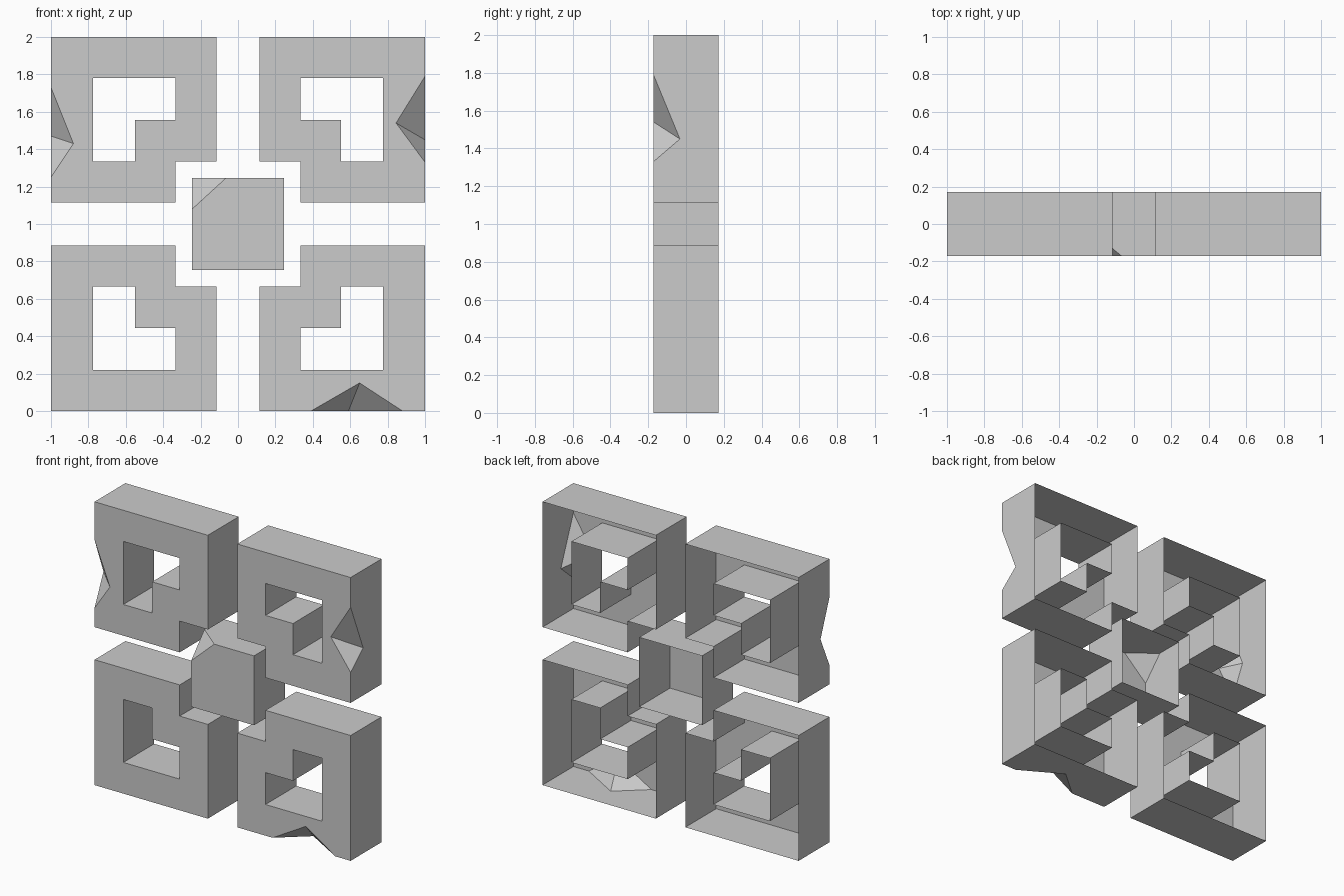
import bpy, bmesh
from mathutils import Vector

cube = bpy.data.objects.get("Cube")
if cube:
    bpy.data.objects.remove(cube, do_unlink=True)

HALF_DEPTH = 0.172
MID_Z = 1.0

stone = bpy.data.materials.new("stone_grey")
stone.use_nodes = True
GREY = (0.6, 0.6, 0.6, 1)
stone.diffuse_color = GREY
stone.node_tree.nodes["Principled BSDF"].inputs["Base Color"].default_value = GREY

# Frame profile for one quadrant, measured from the centre
OUTER = [(.335, .115), (1, .115), (1, 1), (.115, 1), (.115, .335), (.335, .335)]
HOLE = [(.55, .335), (.775, .335), (.775, .78), (.335, .78), (.335, .555), (.55, .555)]


def finish(bm, name):
    """Face the shell outward and add it to the scene."""
    bmesh.ops.recalc_face_normals(bm, faces=bm.faces[:])
    bm.normal_update()
    front = min(bm.faces, key=lambda f: f.calc_center_median().y)
    if front.normal.y > 0:
        bmesh.ops.reverse_faces(bm, faces=bm.faces[:])
    mesh = bpy.data.meshes.new(name)
    bm.to_mesh(mesh)
    bm.free()
    mesh.materials.append(stone)
    bpy.context.collection.objects.link(bpy.data.objects.new(name, mesh))


def frame_block(name, sx, sz, chip=None):
    """Hollow frame, open at the back. chip = (wall, start, notch, end, deep point, depth)."""
    bm = bmesh.new()

    def vert(p, depth=0.0):
        return bm.verts.new((sx * p[0], depth - HALF_DEPTH, MID_Z + sz * p[1]))

    rim = []
    for loop in (OUTER, HOLE):
        front = [vert(p) for p in loop]
        back = [vert(p, 2 * HALF_DEPTH) for p in loop]
        outline = []
        for i, a in enumerate(front):
            j = (i + 1) % len(front)
            outline.append(a)
            wall = [a]
            # Broken notch in the front edge of this wall
            if chip and loop is OUTER and chip[0] == i:
                start, notch, end = [vert(p) for p in chip[1:4]]
                deep = vert(chip[4], chip[5])
                outline += [start, notch, end]
                wall += [start, deep, end]
                bm.faces.new((start, notch, deep))
                bm.faces.new((notch, end, deep))
            bm.faces.new(wall + [front[j], back[j], back[i]])
        for a, b in zip(outline, outline[1:] + outline[:1]):
            rim.append(bm.edges.get((a, b)) or bm.edges.new((a, b)))
    # Front panel around the opening
    bmesh.ops.triangle_fill(bm, edges=rim, use_beauty=True, normal=(0, -1, 0))
    finish(bm, name)


frame_block("upper_left_frame", 1, 1,
            (1, (1, .33), (.845, .54), (1, .79), (1, .45), .14))
frame_block("upper_right_frame", -1, 1,
            (1, (1, .25), (.88, .43), (1, .73), (1, .47), .10))
frame_block("lower_left_frame", 1, -1,
            (2, (.88, 1), (.65, .85), (.39, 1), (.59, 1), .17))
frame_block("lower_right_frame", -1, -1)

# Centre block: open-backed box with one broken corner
R = 0.245
bm = bmesh.new()
bmesh.ops.create_cube(bm, size=2)
for v in bm.verts:
    v.co = Vector((v.co.x * R, v.co.y * HALF_DEPTH, MID_Z + v.co.z * R))
back = [f for f in bm.faces if f.calc_center_median().y > 0.1]
bmesh.ops.delete(bm, geom=back, context='FACES_ONLY')
a = Vector((-R, -HALF_DEPTH, 1.08))
b = Vector((-.065, -HALF_DEPTH, MID_Z + R))
c = Vector((-R, -.025, MID_Z + R))
normal = (b - a).cross(c - a).normalized()
if normal.x > 0:
    normal.negate()
cut = bmesh.ops.bisect_plane(bm, geom=bm.verts[:] + bm.edges[:] + bm.faces[:],
                             plane_co=a, plane_no=normal, clear_outer=True)
bmesh.ops.contextual_create(
    bm, geom=[e for e in cut["geom_cut"] if isinstance(e, bmesh.types.BMEdge)])
finish(bm, "centre_block")
